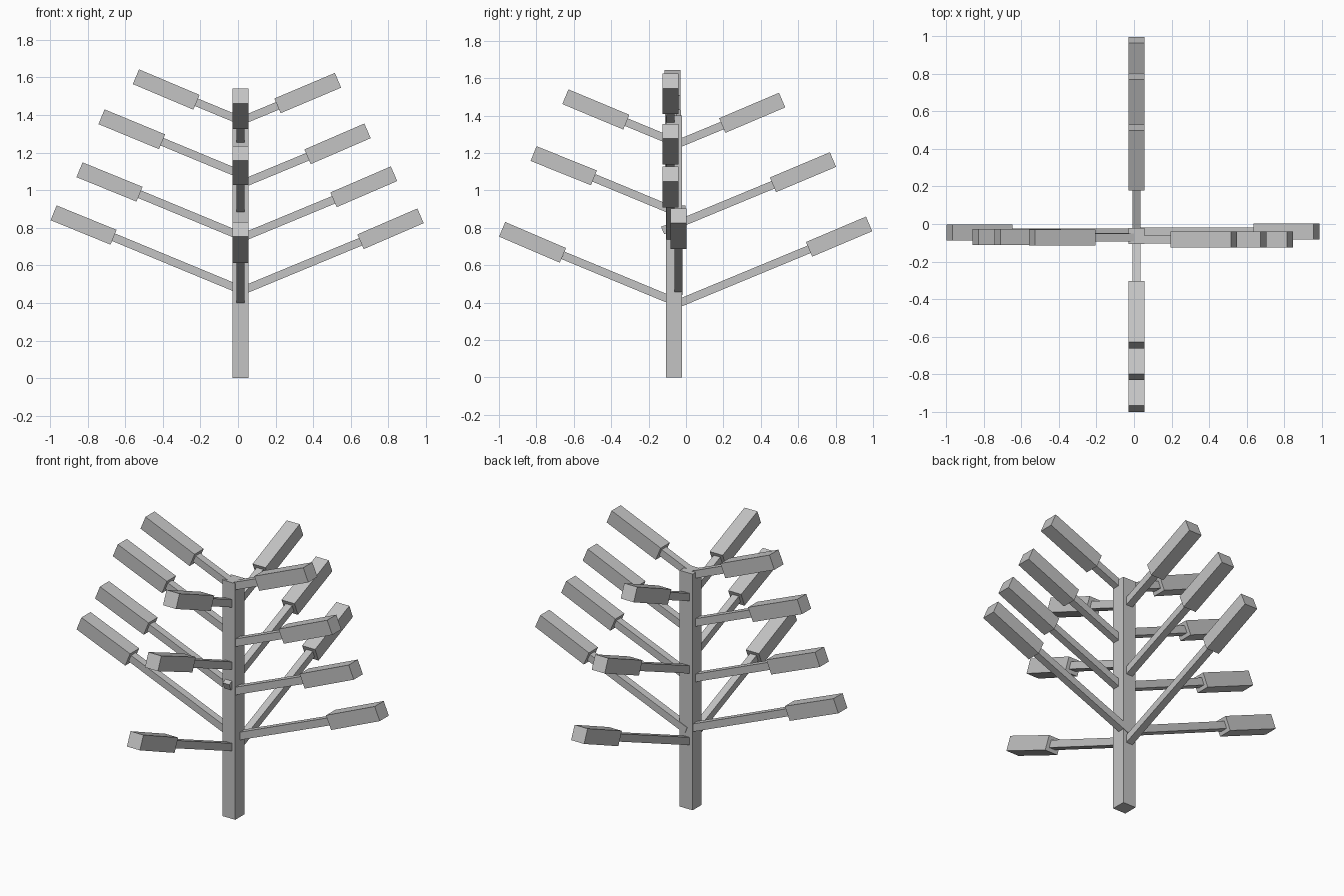
import bpy
from mathutils import Vector, Matrix

default = bpy.data.objects.get("Cube")
if default:
    bpy.data.objects.remove(default, do_unlink=True)

grey = bpy.data.materials.new("plain grey")
grey.use_nodes = True
COLOUR = (0.55, 0.55, 0.55, 1)
grey.diffuse_color = COLOUR
grey.node_tree.nodes["Principled BSDF"].inputs["Base Color"].default_value = COLOUR

TRUNK_X, TRUNK_Y = 0.014, -0.064
THICK, THIN = 0.085, 0.043
SLOPE = 0.414


def beam(name, start, end, width):
    """Square bar between two points, with one pair of sides kept upright."""
    start, end = Vector(start), Vector(end)
    along = (end - start).normalized()
    guide = Vector((0, 1, 0)) if abs(along.z) > 0.9 else Vector((0, 0, 1))
    side = guide.cross(along).normalized()
    up = along.cross(side)
    turn = Matrix((along, side, up)).transposed().to_4x4()
    bpy.ops.mesh.primitive_cube_add(size=1)
    bar = bpy.context.object
    bar.name = name
    bar.data.transform(Matrix.Translation((start + end) / 2) @ turn
                       @ Matrix.Diagonal((*[(end - start).length], width, width, 1)))
    bar.data.materials.append(grey)
    return bar


def branch(name, axis, offset, inner, outer, root):
    """Thin sloping stem from the trunk, ending in a thick leaf block."""
    def place(reach, z):
        return (reach, offset, z) if axis == "x" else (offset, reach, z)
    root_z = inner[1] - SLOPE * abs(inner[0] - root)
    beam(name + "_stem", place(root, root_z), place(*inner), THIN)
    beam(name + "_leaf", place(*inner), place(*outer), THICK)


# Trunk
beam("trunk", (TRUNK_X, TRUNK_Y, 0), (TRUNK_X, TRUNK_Y, 1.4), THICK)

# Side branches: sideways offset, inner and outer ends of the leaf block
right = [(-0.046, (-0.662, 0.75), (-0.981, 0.88)),
         (-0.07, (-0.524, 0.979), (-0.843, 1.109)),
         (-0.07, (-0.404, 1.258), (-0.726, 1.391)),
         (-0.072, (-0.221, 1.468), (-0.543, 1.604))]
left = [(-0.04, (0.652, 0.726), (0.971, 0.864)),
        (-0.082, (0.508, 0.949), (0.83, 1.088)),
        (-0.082, (0.37, 1.178), (0.689, 1.316)),
        (-0.082, (0.21, 1.449), (0.532, 1.585))]
for side, rows in (("right", right), ("left", left)):
    for i, (offset, inner, outer) in enumerate(rows):
        branch(f"{side}_branch_{i + 1}", "x", offset, inner, outer, TRUNK_X)

# Front and back branches; the middle back stem pokes through the trunk
front = [(TRUNK_Y, (-0.658, 0.653), (-0.983, 0.792)),
         (TRUNK_Y, (-0.492, 1.067), (-0.815, 1.197)),
         (TRUNK_Y, (-0.319, 1.365), (-0.645, 1.501))]
back = [(TRUNK_Y, (0.658, 0.685), (0.979, 0.821)),
        (-0.125, (0.465, 1.03), (0.786, 1.165)),
        (TRUNK_Y, (0.194, 1.347), (0.514, 1.483))]
for side, rows in (("front", front), ("back", back)):
    for i, (root, inner, outer) in enumerate(rows):
        branch(f"{side}_branch_{i + 1}", "y", TRUNK_X, inner, outer, root)
